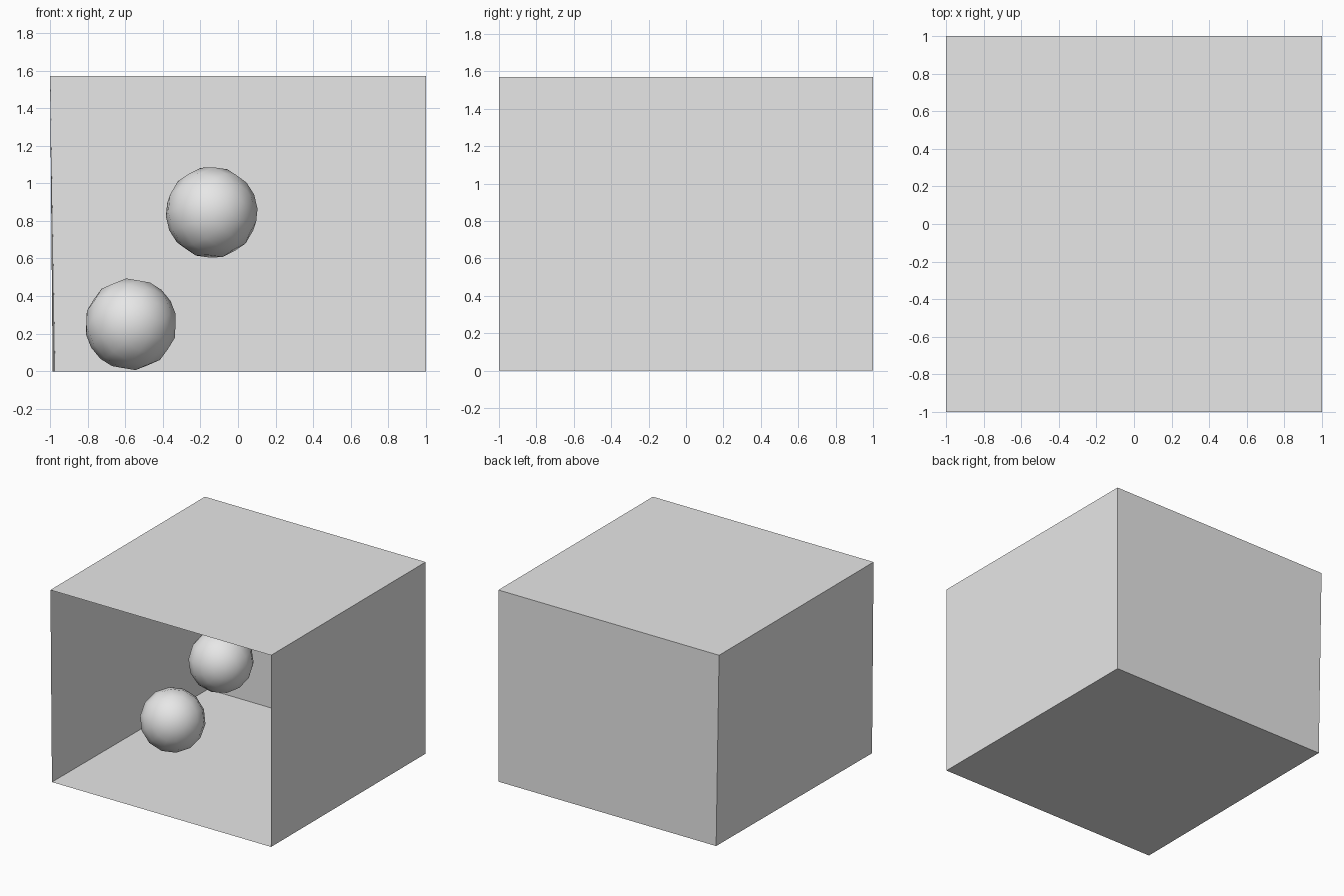
import bpy
import bmesh
from math import radians
from mathutils import Matrix, Vector

WIDTH, DEPTH, HEIGHT = 2.0, 2.0, 1.57
BALL_RADIUS = 0.245

default_cube = bpy.data.objects.get("Cube")
if default_cube:
    bpy.data.objects.remove(default_cube, do_unlink=True)

# One plain grey for everything
grey = bpy.data.materials.new("light_grey")
grey.use_nodes = True
grey.diffuse_color = (0.8, 0.8, 0.8, 1)
grey.node_tree.nodes["Principled BSDF"].inputs["Base Color"].default_value = grey.diffuse_color


def add_object(name, bm):
    mesh = bpy.data.meshes.new(name)
    bm.to_mesh(mesh)
    bm.free()
    mesh.materials.append(grey)
    obj = bpy.data.objects.new(name, mesh)
    bpy.context.collection.objects.link(obj)
    return obj


# Room: thin-walled box with an open front
bm = bmesh.new()
bmesh.ops.create_cube(bm, size=1)
bmesh.ops.scale(bm, vec=(WIDTH, DEPTH, HEIGHT), verts=bm.verts)
bmesh.ops.translate(bm, vec=(0, 0, HEIGHT / 2), verts=bm.verts)
bm.normal_update()
front = [f for f in bm.faces if f.normal.y < -0.9]
bmesh.ops.delete(bm, geom=front, context='FACES_ONLY')

# The side wall at -x leans in slightly at the floor
for v in bm.verts:
    if v.co.x < 0 and v.co.z < 0.1:
        v.co.x += 0.027 if v.co.y > 0 else 0.014
add_object("open_room", bm)


# Balls: coarse smooth spheres, one on the floor and one floating
def add_ball(name, centre, tilt):
    bm = bmesh.new()
    bmesh.ops.create_uvsphere(bm, u_segments=14, v_segments=8, radius=BALL_RADIUS)
    bm.transform(Matrix.Rotation(radians(tilt), 4, Vector((1, 0.6, 0.3))))
    for face in bm.faces:
        face.smooth = True
    ball = add_object(name, bm)
    ball.location = centre


add_ball("floor_ball", (-0.57, -0.03, 0.25), 65)
add_ball("floating_ball", (-0.14, -0.02, 0.845), 80)
